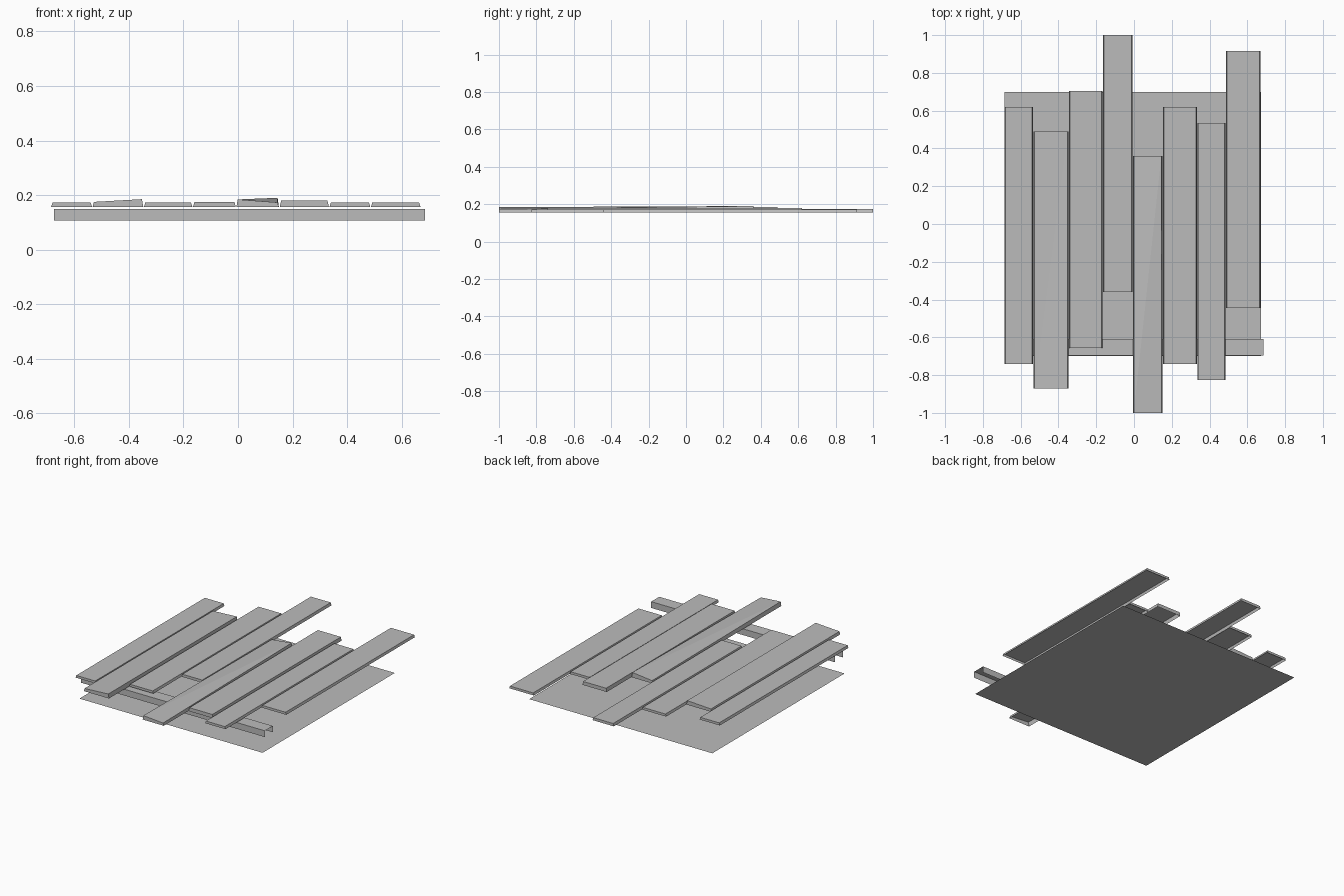
import bpy

cube = bpy.data.objects.get("Cube")
if cube:
    bpy.data.objects.remove(cube, do_unlink=True)

grey = bpy.data.materials.new("plain_grey")
grey.use_nodes = True
colour = (0.5, 0.5, 0.5, 1)
grey.diffuse_color = colour
grey.node_tree.nodes["Principled BSDF"].inputs["Base Color"].default_value = colour


def make_part(name, verts, faces):
    mesh = bpy.data.meshes.new(name)
    mesh.from_pydata(verts, [], faces)
    mesh.materials.append(grey)
    obj = bpy.data.objects.new(name, mesh)
    bpy.context.collection.objects.link(obj)
    return obj


def shell(name, x0, x1, y0, y1, bottom, tops, inset=0, end_caps=True):
    """Board without an underside; tops are the four corner heights."""
    lower = [(x0, y0, bottom), (x1, y0, bottom), (x1, y1, bottom), (x0, y1, bottom)]
    upper_xy = [(x0 + inset, y0), (x1 - inset, y0), (x1 - inset, y1), (x0 + inset, y1)]
    upper = [(x, y, z) for (x, y), z in zip(upper_xy, tops)]
    sides = range(4) if end_caps else (0, 2)
    faces = [(i, (i + 1) % 4, (i + 1) % 4 + 4, i + 4) for i in sides]
    # Split the top so warped boards keep flat faces
    faces += [(4, 5, 6), (4, 6, 7)] if len(set(tops)) > 1 else [(4, 5, 6, 7)]
    return make_part(name, lower + upper, faces)


# Flat sheet on the floor
make_part("ground_sheet",
          [(-0.685, -0.7, 0), (0.672, -0.7, 0), (0.672, 0.7, 0), (-0.685, 0.7, 0)],
          [(0, 1, 2, 3)])

# Open channel beam under the front of the boards
shell("support_beam", -0.675, 0.685, -0.695, -0.61, 0.107, [0.149] * 4, end_caps=False)

# Boards of equal length: left edge, right edge, front end, corner heights
LENGTH = 1.36
flat = [0.172] * 4
boards = [
    (-0.685, -0.535, -0.74, flat),
    (-0.533, -0.347, -0.87, [0.175, 0.185, 0.184, 0.175]),
    (-0.345, -0.167, -0.657, flat),
    (-0.165, -0.008, -0.36, [0.174] * 4),
    (-0.006, 0.15, -1.0, [0.184, 0.173, 0.19, 0.174]),
    (0.153, 0.333, -0.74, [0.18] * 4),
    (0.335, 0.485, -0.825, flat),
    (0.487, 0.669, -0.445, flat),
]
for i, (x0, x1, y0, tops) in enumerate(boards, 1):
    shell(f"board_{i}", x0, x1, y0, y0 + LENGTH, 0.156, tops, inset=0.005)
